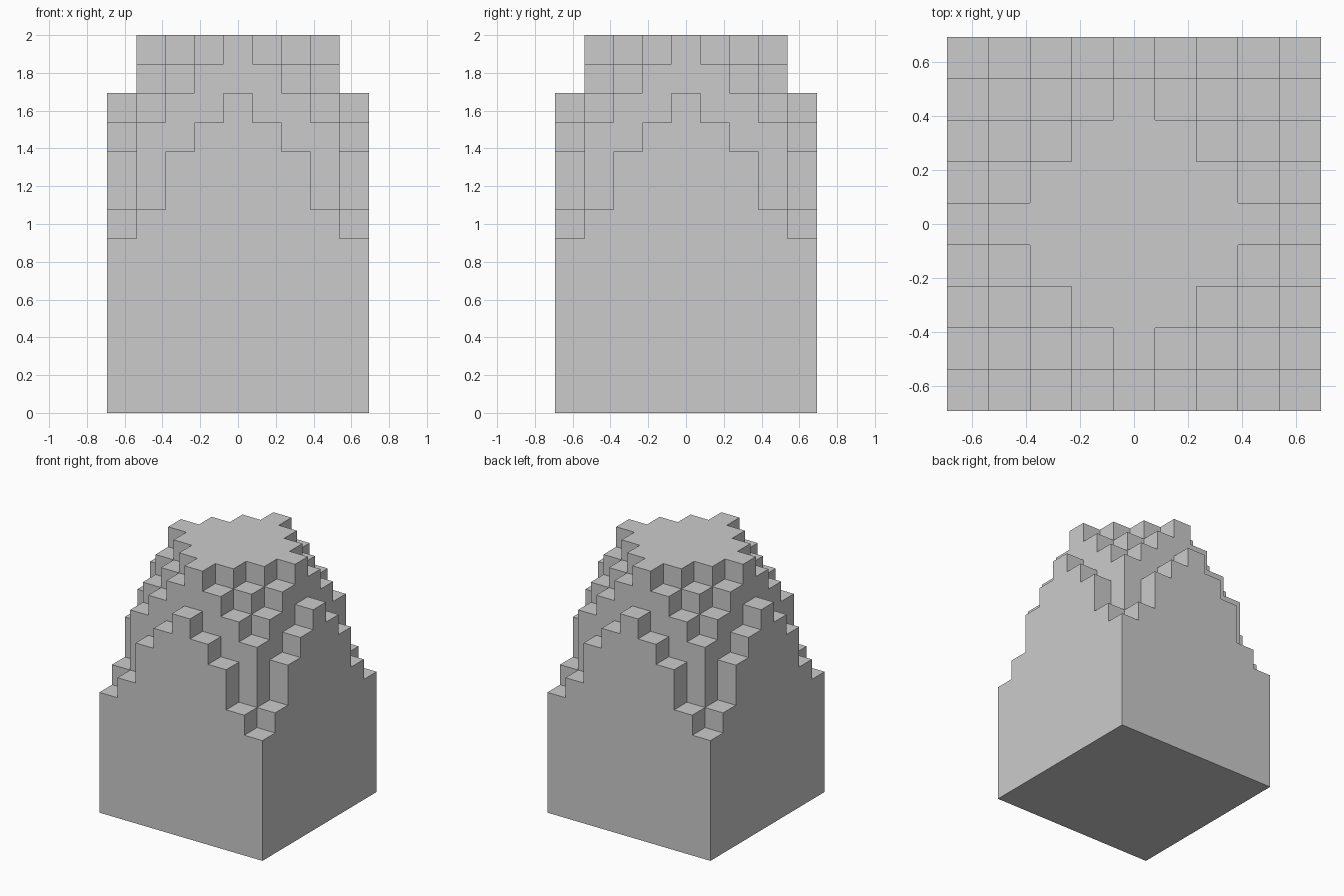
import bpy, bmesh, math

if "Cube" in bpy.data.objects:
    bpy.data.objects.remove(bpy.data.objects["Cube"])

U = 2 / 13          # edge length of one block
R = 4               # blocks from the centre column to the side

# Column heights in blocks, by distance from the centre |i| + |j|
CORE = [13, 13, 13, 13, 12, 11, 10]         # inner columns
RIM = {4: 11, 5: 10, 6: 9, 7: 7, 8: 6}      # outermost ring


def height(i, j):
    i, j = abs(i), abs(j)
    if max(i, j) > R:
        return 0
    return RIM[i + j] if max(i, j) == R else CORE[i + j]


bm = bmesh.new()


def quad(*pts):
    bm.faces.new([bm.verts.new((x * U, y * U, z * U)) for x, y, z in pts])


# Outer skin of the block columns: caps, base and exposed side walls
for i in range(-R, R + 1):
    for j in range(-R, R + 1):
        h = height(i, j)
        corners = [(i - .5, j - .5), (i + .5, j - .5), (i + .5, j + .5), (i - .5, j + .5)]
        quad(*[(x, y, h) for x, y in corners])
        quad(*[(x, y, 0) for x, y in reversed(corners)])
        for k, (di, dj) in enumerate([(0, -1), (1, 0), (0, 1), (-1, 0)]):
            a, b = corners[k], corners[(k + 1) % 4]
            for z in range(height(i + di, j + dj), h):
                quad((*a, z), (*b, z), (*b, z + 1), (*a, z + 1))

# Weld and merge coplanar squares into clean flat faces
bmesh.ops.remove_doubles(bm, verts=bm.verts[:], dist=1e-4)
bmesh.ops.dissolve_limit(bm, angle_limit=math.radians(1),
                         verts=bm.verts[:], edges=bm.edges[:])

mesh = bpy.data.meshes.new("stepped_mound")
bm.to_mesh(mesh)
bm.free()
bpy.context.collection.objects.link(bpy.data.objects.new("stepped_mound", mesh))
